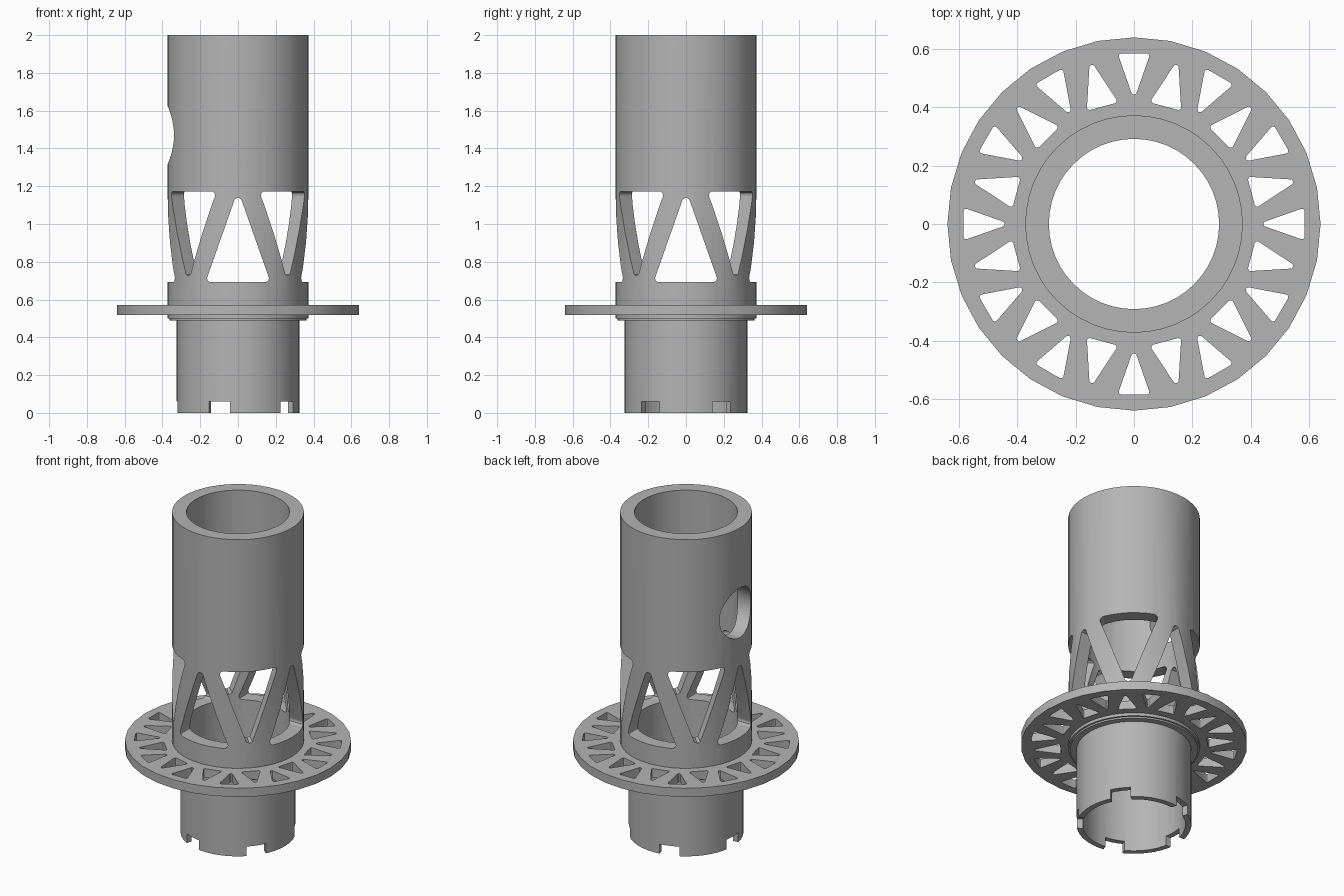
import bpy, bmesh, math
from mathutils import Vector, Matrix

cube = bpy.data.objects.get("Cube")
if cube:
    bpy.data.objects.remove(cube, do_unlink=True)

grey = bpy.data.materials.new("plain grey")
grey.use_nodes = True
COLOUR = (0.46, 0.46, 0.46, 1)
grey.diffuse_color = COLOUR
grey.node_tree.nodes["Principled BSDF"].inputs["Base Color"].default_value = COLOUR


def add_object(name, bm):
    bmesh.ops.recalc_face_normals(bm, faces=bm.faces)
    mesh = bpy.data.meshes.new(name)
    bm.to_mesh(mesh)
    bm.free()
    mesh.materials.append(grey)
    obj = bpy.data.objects.new(name, mesh)
    bpy.context.collection.objects.link(obj)
    return obj


def ring(name, inner, outer, low, high, sides):
    """Hollow cylinder from four stacked loops."""
    bm = bmesh.new()
    profile = [(inner, low), (outer, low), (outer, high), (inner, high)]
    loops = [[bm.verts.new((r * math.cos(math.tau * i / sides),
                            r * math.sin(math.tau * i / sides), z))
              for i in range(sides)] for r, z in profile]
    for k in range(4):
        a, b = loops[k], loops[(k + 1) % 4]
        for i in range(sides):
            j = (i + 1) % sides
            bm.faces.new((a[i], a[j], b[j], b[i]))
    return add_object(name, bm)


def rounded(corners, radius, steps=4):
    """Round the corners of a convex 2D outline."""
    pts, n = [], len(corners)
    for i in range(n):
        c = Vector(corners[i])
        u = (Vector(corners[i - 1]) - c).normalized()
        v = (Vector(corners[(i + 1) % n]) - c).normalized()
        half = u.angle(v) / 2
        centre = c + (u + v).normalized() * radius / math.sin(half)
        start = c + u * radius / math.tan(half) - centre
        end = c + v * radius / math.tan(half) - centre
        for s in range(steps + 1):
            pts.append(centre + start.lerp(end, s / steps).normalized() * radius)
    return pts


def add_prism(bm, near, far, angle):
    """Close a prism between two outlines, turned about z."""
    turn = Matrix.Rotation(angle, 3, 'Z')
    a = [bm.verts.new(turn @ Vector(p)) for p in near]
    b = [bm.verts.new(turn @ Vector(p)) for p in far]
    bm.faces.new(a)
    bm.faces.new(b[::-1])
    for i in range(len(a)):
        j = (i + 1) % len(a)
        bm.faces.new((a[i], b[i], b[j], a[j]))


def radial_prism(bm, outline, r0, r1, angle):
    add_prism(bm, [(r0, t, z) for t, z in outline],
              [(r1, t, z) for t, z in outline], angle)


def cut(target, bm):
    cutter = add_object("cutter", bm)
    cutter.hide_render = True
    mod = target.modifiers.new("cut", 'BOOLEAN')
    mod.operation = 'DIFFERENCE'
    mod.solver = 'EXACT'
    mod.object = cutter
    bpy.context.view_layer.objects.active = target
    bpy.ops.object.modifier_apply(modifier=mod.name)
    bpy.data.objects.remove(cutter, do_unlink=True)


BORE = 0.292
upper_tube = ring("upper_tube", BORE, 0.373, 0.5, 2.0, 48)
lower_tube = ring("lower_tube", BORE, 0.325, 0.0, 0.5, 48)
step_ring = ring("step_ring", 0.31, 0.362, 0.49, 0.53, 48)
flange = ring("flange", 0.34, 0.64, 0.518, 0.572, 32)

# Triangular truss windows around the upper tube, alternately up and down
upright = rounded([(-0.172, 0.692), (0.172, 0.692), (0, 1.18)], 0.02)
inverted = rounded([(-0.172, 1.173), (0.172, 1.173), (0, 0.685)], 0.02)
bm = bmesh.new()
for i in range(8):
    radial_prism(bm, inverted if i % 2 else upright, 0.22, 0.5, i * math.pi / 4)
cut(upper_tube, bm)

# Round side port
bm = bmesh.new()
port = [(0.155 * math.cos(math.tau * i / 32), 1.47 + 0.155 * math.sin(math.tau * i / 32))
        for i in range(32)]
radial_prism(bm, port, 0.15, 0.5, math.pi)
cut(upper_tube, bm)

# Five notches in the bottom rim
bm = bmesh.new()
notch = [(-0.058, -0.1), (0.058, -0.1), (0.058, 0.06), (-0.058, 0.06)]
for i in range(5):
    radial_prism(bm, notch, 0.2, 0.4, math.pi + i * math.tau / 5)
cut(lower_tube, bm)

# Alternating triangular openings through the flange
outward = rounded([(0.585, -0.056), (0.585, 0.056), (0.425, 0)], 0.009)
inward = rounded([(0.417, -0.056), (0.417, 0.056), (0.585, 0)], 0.009)
bm = bmesh.new()
for i in range(24):
    shape = inward if i % 2 else outward
    add_prism(bm, [(r, t, 0.4) for r, t in shape],
              [(r, t, 0.7) for r, t in shape], i * math.tau / 24)
cut(flange, bm)

# Smooth the round walls, keep the edges crisp
for obj in (upper_tube, lower_tube, step_ring, flange):
    bpy.ops.object.select_all(action='DESELECT')
    obj.select_set(True)
    bpy.context.view_layer.objects.active = obj
    bpy.ops.object.shade_smooth_by_angle(angle=math.radians(30))
